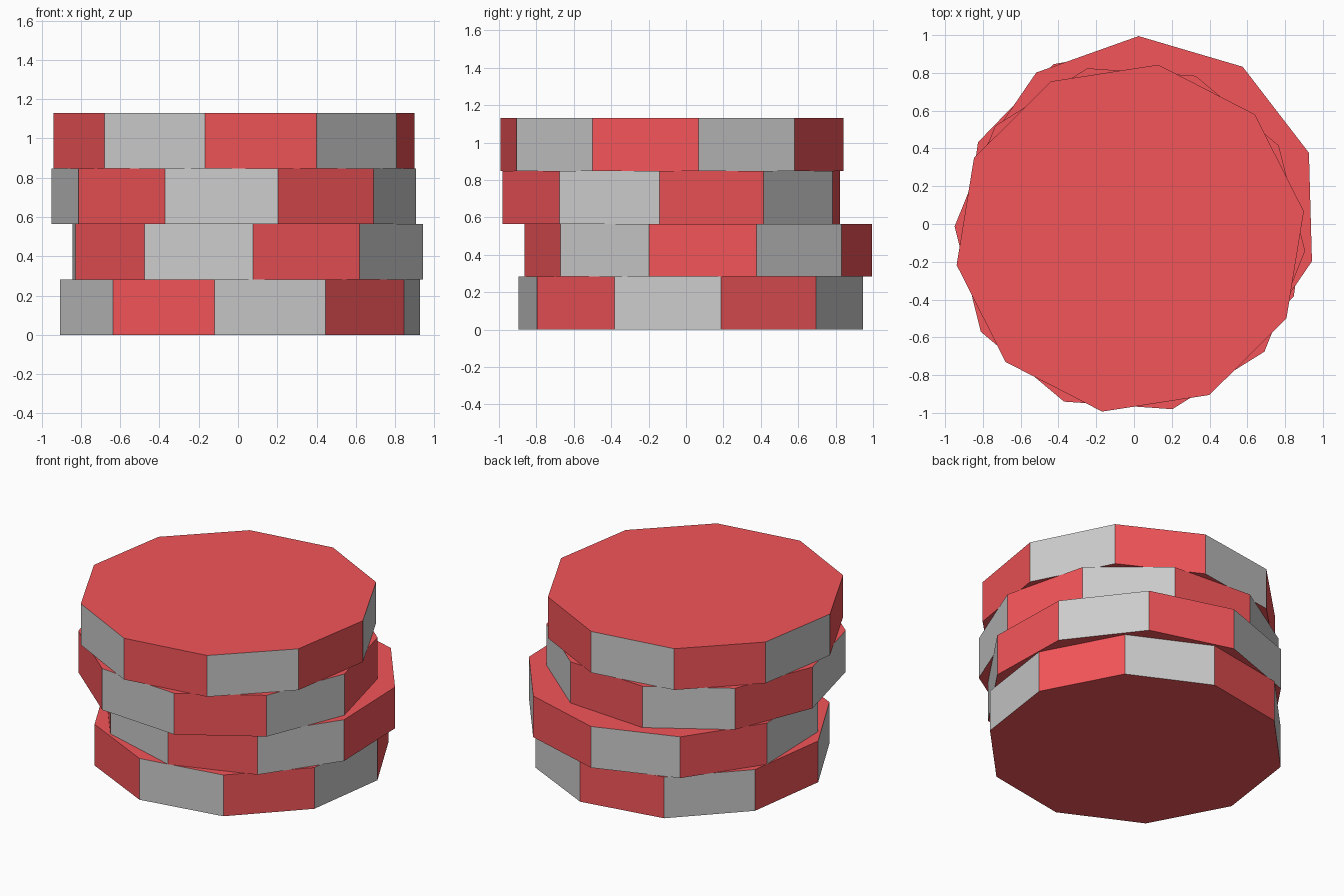
import bpy, bmesh
from math import cos, sin, radians

if "Cube" in bpy.data.objects:
    bpy.data.objects.remove(bpy.data.objects["Cube"])

SIDES, RADIUS, HEIGHT = 10, 0.93, 0.2825


def material(name, color):
    m = bpy.data.materials.new(name)
    m.diffuse_color = color
    m.use_nodes = True
    m.node_tree.nodes["Principled BSDF"].inputs["Base Color"].default_value = m.diffuse_color
    return m


red = material("red", (0.9, 0.09, 0.1, 1))
grey = material("grey", (0.8, 0.8, 0.8, 1))


def chip(name, x, y, level, turn):
    """Ten-sided disc with red caps and alternating red / grey edge panels."""
    bm = bmesh.new()
    angles = [radians(360 * k / SIDES + turn) for k in range(SIDES)]
    low, high = [[bm.verts.new((RADIUS * cos(a), RADIUS * sin(a), z)) for a in angles]
                 for z in (0, HEIGHT)]
    bm.faces.new(high)
    bm.faces.new(low[::-1])
    for k in range(SIDES):
        n = (k + 1) % SIDES
        panel = bm.faces.new((low[k], low[n], high[n], high[k]))
        panel.material_index = k % 2
    mesh = bpy.data.meshes.new(name)
    bm.to_mesh(mesh)
    bm.free()
    mesh.materials.append(red)
    mesh.materials.append(grey)
    ob = bpy.data.objects.new(name, mesh)
    ob.location = (x, y, level * HEIGHT)
    bpy.context.collection.objects.link(ob)


# Untidy stack: centre x, centre y, rotation of the first red panel
stack = [(0.01, 0.025, 10), (0.05, 0.065, -16.4), (-0.022, -0.078, -4), (-0.02, -0.075, -27.2)]
for i, (x, y, turn) in enumerate(stack):
    chip(f"chip_{i + 1}", x, y, i, turn)
